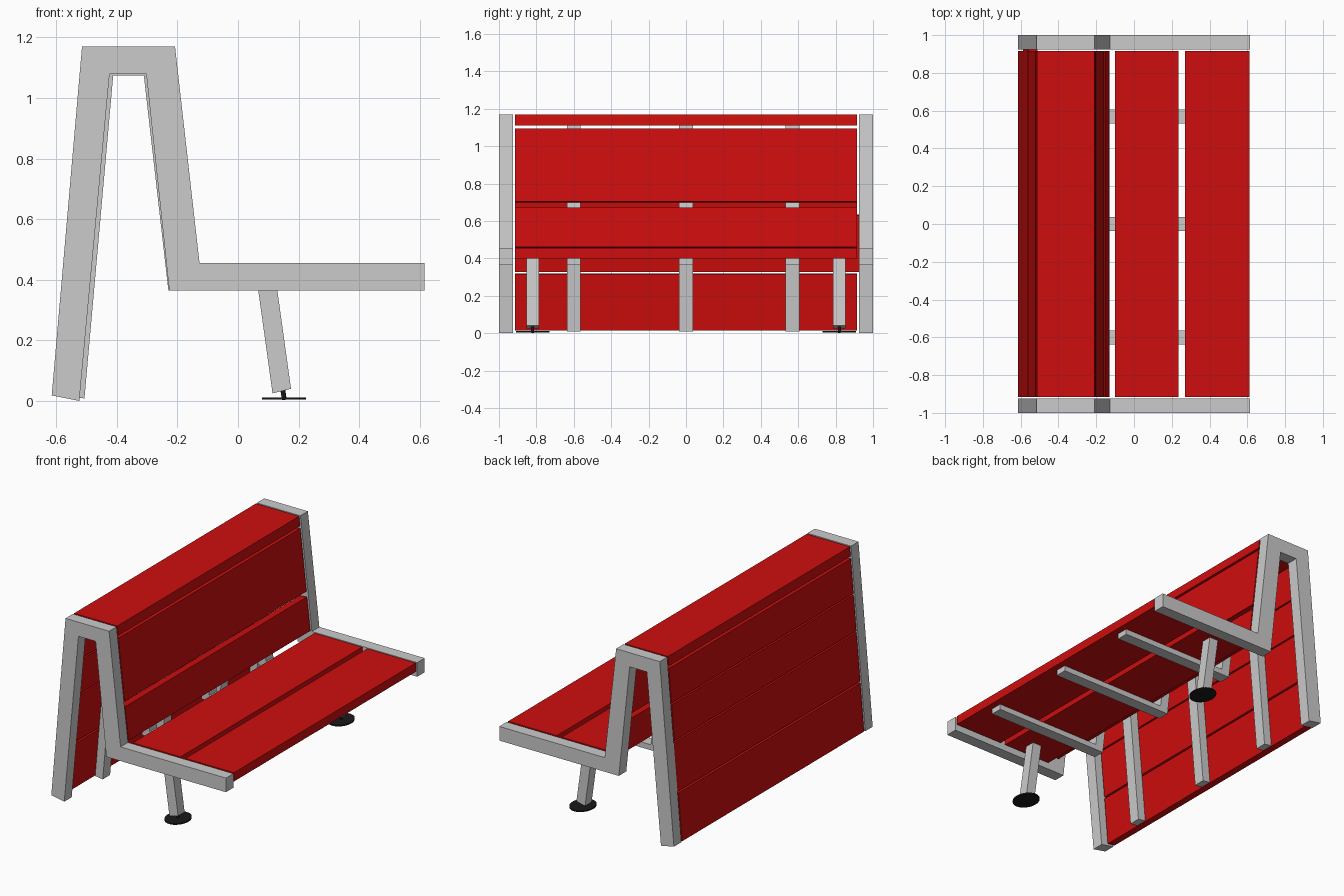
import bpy, bmesh
from mathutils import Vector, Matrix

if "Cube" in bpy.data.objects:
    bpy.data.objects.remove(bpy.data.objects["Cube"])


def material(name, color):
    m = bpy.data.materials.new(name)
    m.diffuse_color = color
    m.use_nodes = True
    m.node_tree.nodes["Principled BSDF"].inputs["Base Color"].default_value = m.diffuse_color
    return m


RED = material("red_paint", (0.62, 0.004, 0.004, 1))
BLACK = material("black_rubber", (0.01, 0.01, 0.01, 1))


def finish(name, bm, mat=None):
    bmesh.ops.recalc_face_normals(bm, faces=bm.faces)
    me = bpy.data.meshes.new(name)
    bm.to_mesh(me)
    bm.free()
    ob = bpy.data.objects.new(name, me)
    bpy.context.collection.objects.link(ob)
    if mat:
        me.materials.append(mat)
    return ob


def prism(name, profile, y0, y1, mat=None):
    """Extrude an (x, z) outline from y0 to y1."""
    bm = bmesh.new()
    face = bm.faces.new([bm.verts.new((x, y0, z)) for x, z in profile])
    ext = bmesh.ops.extrude_face_region(bm, geom=[face])
    moved = [v for v in ext["geom"] if isinstance(v, bmesh.types.BMVert)]
    bmesh.ops.translate(bm, verts=moved, vec=(0, y1 - y0, 0))
    return finish(name, bm, mat)


def sloped_slat(name, a, b, z0, z1, inward, thick=0.05, y1=0.915):
    """Board lying on the line a-b between heights z0 and z1."""
    a, b = Vector(a), Vector(b)
    at = lambda z: a.lerp(b, (z - a.y) / (b.y - a.y))
    d = (b - a).normalized()
    n = Vector((d.y, -d.x)) * inward * thick
    p, q = at(z0), at(z1)
    prism(name, [p, q, q + n, p + n], -0.915, y1, RED)


# End frames: one continuous bent square bar on each side
frame = [(-0.615, 0.018), (-0.515, 1.17), (-0.208, 1.17), (-0.127, 0.455),
         (0.615, 0.455), (0.615, 0.365), (-0.227, 0.365), (-0.303, 1.08),
         (-0.424, 1.08), (-0.524, 0.0)]
for side, y in (("left", -1.0), ("right", 0.925)):
    prism(side + "_end_frame", frame, y, y + 0.075)

# Thinner inner ribs carrying the boards
rib = [(-0.56, 0.015), (-0.465, 1.11), (-0.26, 1.11), (-0.176, 0.40),
       (0.57, 0.40), (0.57, 0.365), (-0.23, 0.365), (-0.311, 1.075),
       (-0.412, 1.075), (-0.507, 0.008)]
for i, y in enumerate((-0.60, 0.0, 0.57)):
    prism(f"inner_rib_{i + 1}", rib, y - 0.037, y + 0.037)

# Seat and top boards
for name, x0, x1, z0, z1 in (("seat_board_back", -0.10, 0.235, 0.40, 0.456),
                             ("seat_board_front", 0.27, 0.612, 0.40, 0.456)):
    prism(name, [(x0, z0), (x1, z0), (x1, z1), (x0, z1)], -0.915, 0.915, RED)
prism("top_board", [(-0.519, 1.11), (-0.514, 1.17), (-0.21, 1.17),
                    (-0.203, 1.11)], -0.915, 0.915, RED)

# Backrest boards
for i, (z0, z1) in enumerate(((0.462, 0.672), (0.705, 1.095))):
    sloped_slat(f"backrest_board_{i + 1}", (-0.13, 0.455), (-0.21, 1.17), z0, z1, -1)

# Rear panel boards
for i, (z0, z1, y1) in enumerate(((0.02, 0.32, 0.915), (0.332, 0.635, 0.925),
                                  (0.645, 0.87, 0.915), (0.88, 1.095, 0.915))):
    sloped_slat(f"rear_board_{i + 1}", (-0.614, 0.018), (-0.514, 1.17), z0, z1, 1, y1=y1)

# Front legs with adjustable feet
leg = [(0.062, 0.40), (0.125, 0.40), (0.175, 0.04), (0.114, 0.025)]
for side, y in (("left", -0.82), ("right", 0.82)):
    prism(side + "_front_leg", leg, y - 0.033, y + 0.033)
    bm = bmesh.new()
    tilt = Matrix.Translation((0.15, y, 0.023)) @ Matrix.Rotation(-0.15, 4, "Y")
    bmesh.ops.create_cone(bm, cap_ends=True, segments=16, radius1=0.008,
                          radius2=0.008, depth=0.04, matrix=tilt)
    disc = Matrix.Translation((0.152, y, 0.008)) @ Matrix.Diagonal((0.073, 0.09, 1, 1))
    bmesh.ops.create_cone(bm, cap_ends=True, segments=32, radius1=1,
                          radius2=1, depth=0.008, matrix=disc)
    finish(side + "_foot", bm, BLACK)
